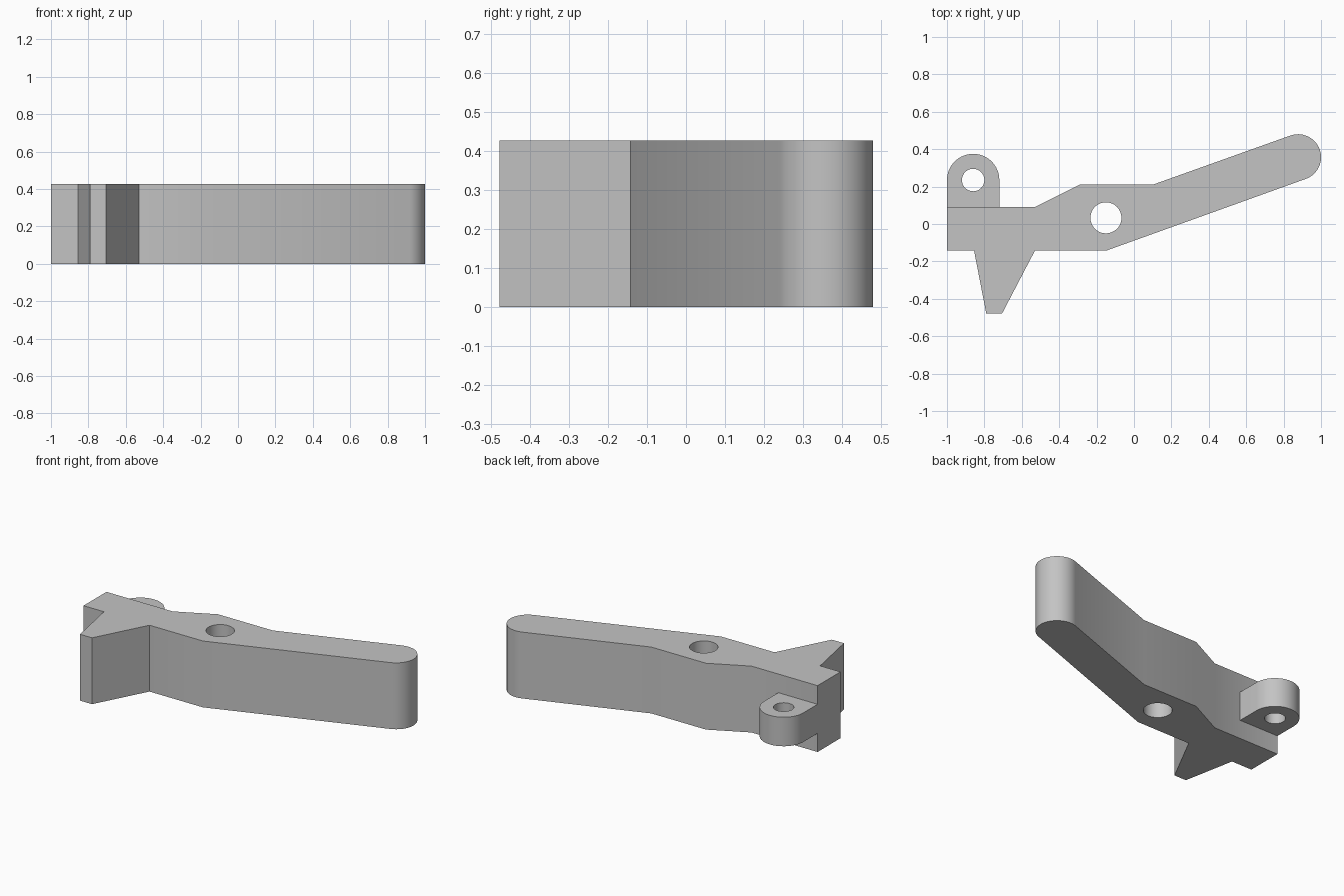
import bpy, bmesh
from math import cos, sin, radians
from mathutils import Vector

if "Cube" in bpy.data.objects:
    bpy.data.objects.remove(bpy.data.objects["Cube"], do_unlink=True)

# One grey material for the whole lever
grey = bpy.data.materials.new("plain_grey")
grey.use_nodes = True
colour = (0.55, 0.55, 0.55, 1)
grey.diffuse_color = colour
grey.node_tree.nodes["Principled BSDF"].inputs["Base Color"].default_value = colour


def arc(centre, radius, start, end, steps):
    """Points along an arc, both ends included, angles in degrees."""
    angles = [radians(start + (end - start) * i / steps) for i in range(steps + 1)]
    return [(centre[0] + radius * cos(a), centre[1] + radius * sin(a)) for a in angles]


def circle(centre, radius, steps=48):
    return arc(centre, radius, 0, 360, steps)[:-1]


def extruded_plate(name, loops, bottom, top):
    """Solid from an outline followed by hole loops."""
    bm = bmesh.new()
    edges = []
    for loop in loops:
        verts = [bm.verts.new((x, y, bottom)) for x, y in loop]
        edges += [bm.edges.new((v, verts[i - 1])) for i, v in enumerate(verts)]
    bmesh.ops.triangle_fill(bm, use_beauty=True, use_dissolve=False, edges=edges, normal=(0, 0, 1))
    grown = bmesh.ops.extrude_face_region(bm, geom=bm.faces[:])["geom"]
    raised = [g for g in grown if isinstance(g, bmesh.types.BMVert)]
    bmesh.ops.translate(bm, verts=raised, vec=Vector((0, 0, top - bottom)))
    bmesh.ops.recalc_face_normals(bm, faces=bm.faces[:])
    mesh = bpy.data.meshes.new(name)
    bm.to_mesh(mesh)
    bm.free()
    mesh.materials.append(grey)
    obj = bpy.data.objects.new(name, mesh)
    bpy.context.collection.objects.link(obj)
    bpy.ops.object.select_all(action="DESELECT")
    obj.select_set(True)
    bpy.context.view_layer.objects.active = obj
    bpy.ops.object.shade_smooth_by_angle(angle=radians(30))
    return obj


HEIGHT = 0.427

# Lever body: square heel, pointed tooth, pivot boss and round-ended arm
tilt = 19.8
tooth = [(-0.855, -0.143), (-0.79, -0.478), (-0.705, -0.478), (-0.53, -0.143)]
arm_end = arc((0.877, 0.357), 0.123, tilt - 90, tilt + 90, 32)
outline = ([(-1, 0.09), (-1, -0.143)] + tooth + [(-0.15, -0.143)] + arm_end
           + [(0.1, 0.21), (-0.29, 0.21), (-0.53, 0.09)])
extruded_plate("lever_body", [outline, circle((-0.15, 0.033), 0.083)], 0, HEIGHT)

# Lug: thinner round-topped eye at mid height on the heel
eye = (-0.86, 0.235)
lug = [(-1, 0.09), (-0.72, 0.09)] + arc(eye, 0.14, 0, 180, 32)
extruded_plate("spring_lug", [lug, circle(eye, 0.06)], 0.12, HEIGHT - 0.12)
